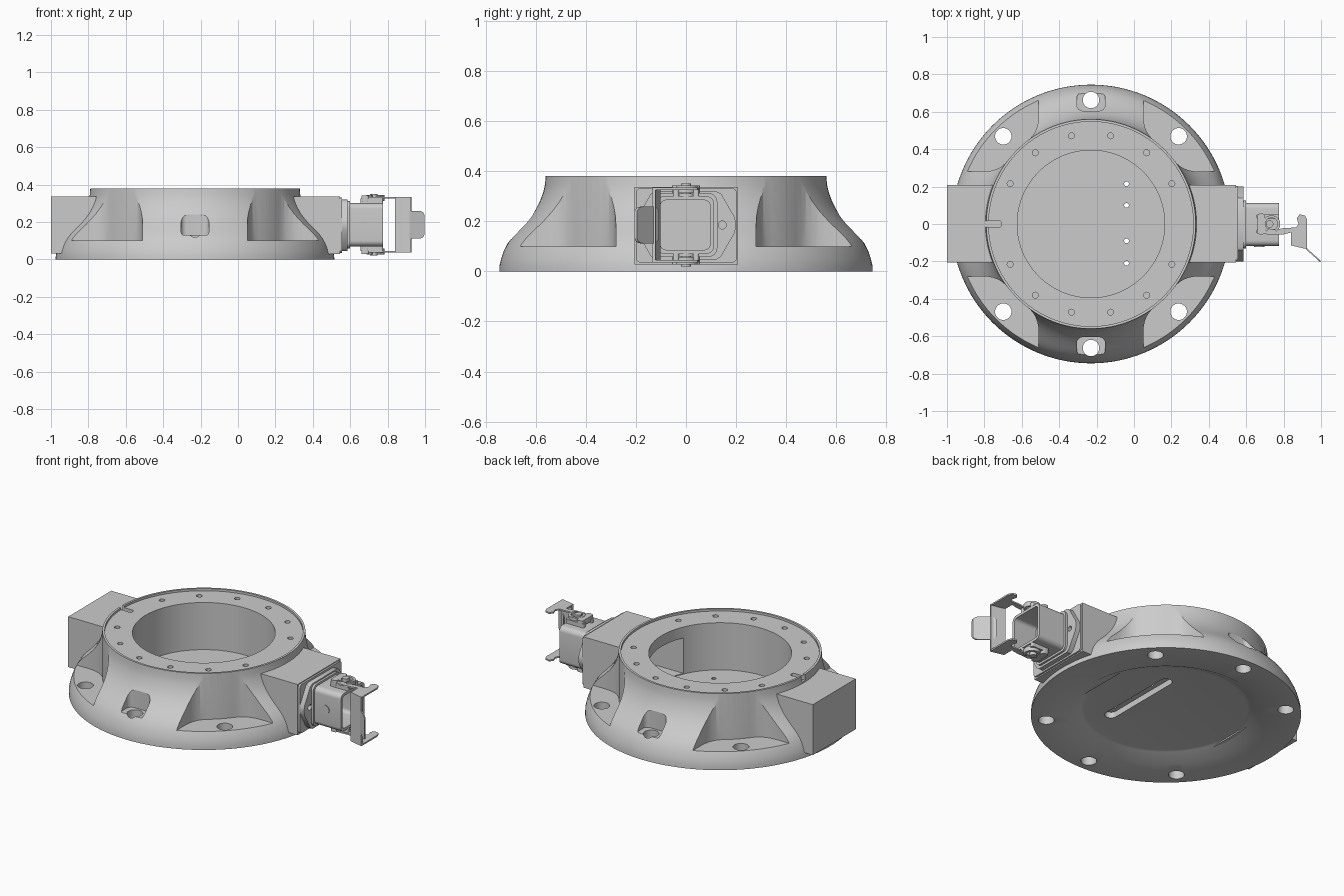
import bpy, bmesh, math
from mathutils import Vector

if "Cube" in bpy.data.objects:
    bpy.data.objects.remove(bpy.data.objects["Cube"])

CX = -0.23      # centre of the round housing


def finish(name, bm):
    bmesh.ops.remove_doubles(bm, verts=bm.verts, dist=1e-5)
    bmesh.ops.recalc_face_normals(bm, faces=bm.faces)
    me = bpy.data.meshes.new(name)
    bm.to_mesh(me)
    bm.free()
    ob = bpy.data.objects.new(name, me)
    bpy.context.collection.objects.link(ob)
    return ob


def prism(name, outlines, h0, h1, axis='z'):
    """Extrude one or more 2D outlines along an axis into a single mesh."""
    place = {'z': lambda a, b, h: (a, b, h),
             'x': lambda a, b, h: (h, a, b),
             'y': lambda a, b, h: (a, h, b)}[axis]
    bm = bmesh.new()
    for pts in outlines:
        lo = [bm.verts.new(place(a, b, h0)) for a, b in pts]
        hi = [bm.verts.new(place(a, b, h1)) for a, b in pts]
        bm.faces.new(lo)
        bm.faces.new(hi)
        n = len(pts)
        for i in range(n):
            j = (i + 1) % n
            bm.faces.new((lo[i], lo[j], hi[j], hi[i]))
    return finish(name, bm)


def circle(a, b, r, n=32):
    return [(a + r * math.cos(2 * math.pi * i / n), b + r * math.sin(2 * math.pi * i / n))
            for i in range(n)]


def rrect(a0, a1, b0, b1, r, n=6):
    """Rounded rectangle outline."""
    out = []
    for k, (a, b) in enumerate(((a1 - r, b1 - r), (a0 + r, b1 - r), (a0 + r, b0 + r), (a1 - r, b0 + r))):
        for i in range(n + 1):
            t = math.pi / 2 * (k + i / n)
            out.append((a + r * math.cos(t), b + r * math.sin(t)))
    return out


def rect(a0, a1, b0, b1):
    return [(a0, b0), (a1, b0), (a1, b1), (a0, b1)]


def strip(path, w):
    """Outline of a constant-width band along a 2D path."""
    left, right = [], []
    for i, p in enumerate(path):
        p = Vector(p)
        d = Vector(path[min(i + 1, len(path) - 1)]) - Vector(path[max(i - 1, 0)])
        s = Vector((-d.y, d.x)).normalized() * w / 2
        left.append(tuple(p + s))
        right.append(tuple(p - s))
    return left + right[::-1]


def lathe(name, profile, n=128):
    bm = bmesh.new()
    rings = [[bm.verts.new((CX + r * math.cos(2 * math.pi * i / n), r * math.sin(2 * math.pi * i / n), z))
              for i in range(n)] if r > 0 else [bm.verts.new((CX, 0, z))] for r, z in profile]
    for A, B in zip(rings, rings[1:]):
        for i in range(n):
            j = (i + 1) % n
            f = [A[i % len(A)], A[j % len(A)], B[j % len(B)], B[i % len(B)]]
            bm.faces.new(list(dict.fromkeys(f)))
    return finish(name, bm)


def cut(ob, cutter, keep=False):
    m = ob.modifiers.new('cut', 'BOOLEAN')
    m.operation, m.solver, m.object = 'DIFFERENCE', 'EXACT', cutter
    bpy.context.view_layer.objects.active = ob
    bpy.ops.object.modifier_apply(modifier=m.name)
    if not keep:
        bpy.data.objects.remove(cutter, do_unlink=True)


# Round housing: flared outside, rim lip, bore, floor plate, chamfered underside
housing = lathe('housing', [
    (0, 0.04), (0.45, 0.04), (0.47, 0.037), (0.54, 0), (0.745, 0), (0.744, 0.025), (0.738, 0.05),
    (0.728, 0.08), (0.713, 0.11), (0.695, 0.135), (0.672, 0.16), (0.645, 0.188), (0.62, 0.218), (0.6, 0.247),
    (0.583, 0.28), (0.57, 0.315), (0.563, 0.345), (0.56, 0.38), (0.547, 0.38), (0.547, 0.367),
    (0.394, 0.367), (0.394, 0.08), (0, 0.08)])

# Four corner pockets with filleted inner walls
arc = [(0.56 * math.cos(math.radians(t)), 0.56 * math.sin(math.radians(t))) for t in range(52, 37, -2)]
c, p0, p1 = Vector((0.28, 0.485)), Vector((0.28, 0.58)), Vector(arc[0])
fillet = [tuple(p0 * (1 - t) ** 2 + c * 2 * t * (1 - t) + p1 * t * t) for t in [i / 6 for i in range(6)]]
pocket = [(0.9, 0.9), (0.28, 0.9)] + fillet + arc
pocket += [(b, a) for a, b in fillet[::-1]] + [(0.9, 0.28)]
cut(housing, prism('pocket_cutter', [[(CX + sx * a, sy * b) for a, b in pocket]
                                     for sx in (1, -1) for sy in (1, -1)], 0.10, 0.5))

# Front and back bolt pockets
cut(housing, prism('small_pocket_cutter', [rrect(CX - 0.075, CX + 0.075, *y, 0.03)
                                           for y in ((0.605, 0.705), (-0.705, -0.605))], 0.13, 0.32))

# Flange bolt holes, rim screw holes, rim key groove
cut(housing, prism('bolt_cutter', [circle(CX + 0.663 * math.cos(math.radians(t)), 0.663 * math.sin(math.radians(t)),
                                          0.044) for t in (45, 90, 135, 225, 270, 315)], -0.1, 0.25))
rim = [s + d for s in (0, 180) for d in (-77.5, -52, -26.5, 26.5, 52, 77.5)]
cut(housing, prism('screw_cutter', [circle(CX + 0.483 * math.cos(math.radians(t)), 0.483 * math.sin(math.radians(t)),
                                           0.016, 16) for t in rim], 0.32, 0.5))
cut(housing, prism('key_cutter', [rrect(CX - 0.57, CX - 0.48, -0.016, 0.016, 0.008)], 0.345, 0.5))

# Floor plate: underside slot and four wire holes
cut(housing, prism('slot_cutter', [rrect(-0.075, -0.005, -0.28, 0.26, 0.034)], 0.0, 0.076))
cut(housing, prism('wire_cutter', [circle(-0.04, y, 0.013, 16) for y in (0.215, 0.1, -0.09, -0.21)], 0.06, 0.1))

# Side boxes, the right one open to the bore
left_box = prism('left_box', [rect(-1.0, CX - 0.46, -0.205, 0.208)], 0.03, 0.337)
right_box = prism('right_box', [rect(CX + 0.46, 0.545, -0.205, 0.208)], 0.028, 0.337)
opening = prism('opening_cutter', [rect(CX + 0.3, 0.5, -0.16, 0.16)], 0.085, 0.30)
cut(housing, opening, keep=True)
cut(right_box, opening)

# Connector flange, pointed towards both sides, with a thin gasket
half = [(0.12, 0.32), (0.14, 0.31), (0.195, 0.215), (0.2, 0.185), (0.195, 0.155), (0.14, 0.06), (0.12, 0.045)]
plate = half + [(-a, b) for a, b in half[::-1]]
flange = prism('connector_flange', [plate], 0.553, 0.585, 'x')
cut(flange, prism('flange_cutter', [circle(y, 0.185, 0.016, 20) for y in (-0.145, 0.145)], 0.56, 0.7, 'x'))
prism('connector_gasket', [rrect(-0.2, 0.203, 0.035, 0.332, 0.02)], 0.544, 0.556, 'x')

# Hollow connector shell with a collar at its root
shell = prism('connector_shell', [rrect(-0.118, 0.112, 0.07, 0.3, 0.03)], 0.58, 0.775, 'x')
cut(shell, prism('shell_cutter', [rrect(-0.102, 0.096, 0.086, 0.284, 0.022)], 0.62, 0.9, 'x'))
prism('connector_collar', [rrect(-0.13, 0.125, 0.058, 0.312, 0.035)], 0.58, 0.598, 'x')
prism('shell_side_button', [circle(0.67, 0.185, 0.028)], -0.122, -0.11, 'y')

# Locking levers, mirrored above and below the shell
arm = [(0.69, -0.02), (0.76, -0.03), (0.80, -0.022), (0.84, -0.02), (0.865, -0.02), (0.88, 0.0), (0.87, 0.03),
       (0.885, 0.052), (0.915, 0.045), (0.926, 0.02), (0.925, -0.13), (0.84, -0.11), (0.84, -0.045),
       (0.80, -0.055), (0.72, -0.06), (0.69, -0.045)]
ring = [(0.735 + 0.04 * math.cos(math.radians(t)), 0.04 * math.sin(math.radians(t))) for t in range(-60, 241, 20)]
for side, s in (('upper', 1), ('lower', -1)):
    def z(h):
        return 0.185 + s * h
    prism(side + '_pivot', [circle(0.725, 0, 0.02)], z(0.11), z(0.165), 'z')
    prism(side + '_pivot_boss', [circle(0.725, 0, 0.045)], z(0.11), z(0.125), 'z')
    prism(side + '_lever_arm', [arm], z(0.14), z(0.149), 'z')
    prism(side + '_lever_spring', [strip(ring, 0.014)], z(0.128), z(0.158), 'z')
    prism(side + '_latch_rail', [rrect(0.655, 0.775, 0.028, 0.052, 0.008),
                                 rrect(0.655, 0.775, -0.052, -0.028, 0.008)], z(0.11), z(0.14), 'z')
    prism(side + '_hook', [rrect(0.66, 0.70, -0.055, 0.055, 0.012)], z(0.125), z(0.157), 'z')

# Bail crossbar and angled finger tab
prism('lever_crossbar', [strip([(0.84, -0.108), (0.88, -0.118), (0.925, -0.128)], 0.012)], 0.036, 0.334)
tab = prism('finger_tab', [rrect(0.90, 0.997, 0.112, 0.258, 0.025)], -0.006, 0.004, 'y')
for v in tab.data.vertices:
    v.co.y += -0.112 - (v.co.x - 0.90) * 0.9

# Smooth curved faces, keep edges crisp
for ob in list(bpy.context.scene.objects):
    bpy.ops.object.select_all(action='DESELECT')
    ob.select_set(True)
    bpy.context.view_layer.objects.active = ob
    bpy.ops.object.shade_smooth_by_angle(angle=math.radians(30))
